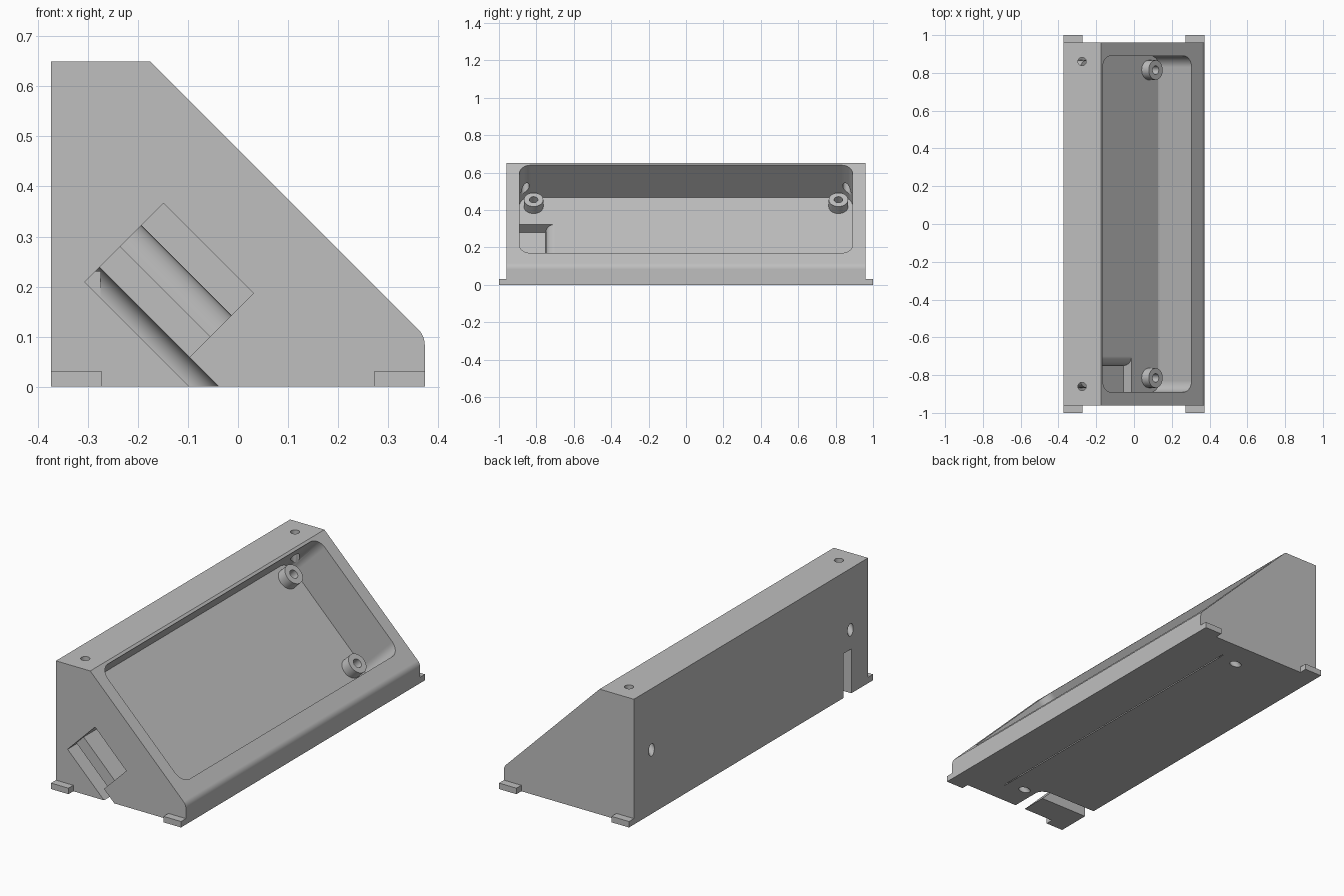
import bpy, bmesh, math
from mathutils import Vector

cube = bpy.data.objects.get("Cube")
if cube:
    bpy.data.objects.remove(cube, do_unlink=True)

grey = bpy.data.materials.new("plain_grey")
grey.use_nodes = True
colour = (0.52, 0.52, 0.52, 1)
grey.diffuse_color = colour
grey.node_tree.nodes["Principled BSDF"].inputs["Base Color"].default_value = colour

ROOT2 = math.sqrt(2)


def slope(y, q, w):
    """Point in the tilted frame: q = z - x runs up the slope, w = x + z out of it."""
    return Vector(((w - q) / 2, y, (w + q) / 2))


def prism(name, ring, offset):
    """Extrude a closed ring of points by an offset."""
    bm = bmesh.new()
    a = [bm.verts.new(p) for p in ring]
    b = [bm.verts.new(Vector(p) + Vector(offset)) for p in ring]
    bm.faces.new(a)
    bm.faces.new(b[::-1])
    n = len(a)
    for i in range(n):
        bm.faces.new((a[i], b[i], b[(i + 1) % n], a[(i + 1) % n]))
    bmesh.ops.recalc_face_normals(bm, faces=bm.faces)
    mesh = bpy.data.meshes.new(name)
    bm.to_mesh(mesh)
    bm.free()
    mesh.materials.append(grey)
    ob = bpy.data.objects.new(name, mesh)
    bpy.context.collection.objects.link(ob)
    return ob


def box(name, x, y, z):
    ring = [(x[0], y[0], z[0]), (x[1], y[0], z[0]), (x[1], y[1], z[0]), (x[0], y[1], z[0])]
    return prism(name, ring, (0, 0, z[1] - z[0]))


def arc(cx, cy, rx, ry, start, end, steps=8):
    angles = [math.radians(start + (end - start) * i / steps) for i in range(steps + 1)]
    return [(cx + rx * math.cos(t), cy + ry * math.sin(t)) for t in angles]


def slope_cylinder(name, y, q, r, w0, w1):
    ring = [slope(a, b, w0) for a, b in arc(y, q, r, r * ROOT2, 0, 360, 32)[:-1]]
    return prism(name, ring, slope(0, 0, w1 - w0))


def activate(ob):
    bpy.ops.object.select_all(action='DESELECT')
    ob.select_set(True)
    bpy.context.view_layer.objects.active = ob


def cut(ob, cutter, keep=False):
    cutter.hide_render = True
    mod = ob.modifiers.new("cut", 'BOOLEAN')
    mod.operation = 'DIFFERENCE'
    mod.solver = 'EXACT'
    mod.object = cutter
    activate(ob)
    bpy.ops.object.modifier_apply(modifier=mod.name)
    if not keep:
        bpy.data.objects.remove(cutter, do_unlink=True)


def smooth(ob):
    activate(ob)
    bpy.ops.object.shade_smooth_by_angle(angle=math.radians(24))
    mod = ob.modifiers.new("flat_weighting", 'WEIGHTED_NORMAL')
    mod.keep_sharp = True


# Wedge body with a softened front edge
r = 0.045
profile = [(-0.373, 0), (-0.373, 0.65), (-0.176, 0.65)]
profile += arc(0.373 - r, 0.083, r, r, 45, 0)
profile += [(0.373, 0)]
body = prism("wedge_body", [(x, -0.96, z) for x, z in profile], (0, 1.92, 0))

# Rounded display pocket sunk into the slope
r = 0.06
rq = r * ROOT2
low, high, side = -0.135, 0.805, 0.89
outline = []
for cy, cq, start in ((side - r, high - rq, 0), (r - side, high - rq, 90),
                      (r - side, low + rq, 180), (side - r, low + rq, 270)):
    outline += arc(cy, cq, r, rq, start, start + 90)
cut(body, prism("pocket_cutter", [slope(y, q, 0.13) for y, q in outline], slope(0, 0, 0.6)))

# Cable notch from the pocket through the end wall
q0, q1 = 0.156, 0.515
notch = [(-1.1, 0.218), (-1.1, 0.045)]
notch += arc(-0.70, 0.045, 0.05, 0.085, 180, 90)
notch += [(-0.70, 0.218)]
cut(body, prism("notch_cutter", [slope(y, q0, w) for y, w in notch], slope(0, q1 - q0, 0)))

# Shallow recess in the end wall, over the ledge
recess = [(-1.1, -0.07), (-0.93, -0.07), (-0.93, 0.15), (-1.1, 0.15)]
cut(body, prism("recess_cutter", [slope(y, q0, w) for y, w in recess], slope(0, q1 - q0, 0)))

# Cable channel turning from the end wall down to the underside
near, far = -0.823, -0.757
channel = [(-1.1, -0.097), (-1.1, -0.038)]
channel += arc(far - 0.045, -0.1, 0.045, 0.062, 90, 0)
channel += [(far, -0.9), (near, -0.9), (near, -0.097)]
cut(body, prism("channel_cutter", [slope(y, -0.6, w) for y, w in channel], slope(0, 0.6 + q1, 0)))
cut(body, box("back_slot_cutter", (-0.5, -0.275), (near, far), (-0.1, 0.23)))

# Screw posts with holes running right through the body
for s, side_name in ((-1, "front"), (1, "back")):
    for q, level in ((0.705, "upper"), (-0.025, "lower")):
        post = slope_cylinder(f"{side_name}_{level}_post", s * 0.815, q, 0.052, 0.125, 0.205)
        hole = slope_cylinder("hole_cutter", s * 0.815, q, 0.023, -0.6, 0.4)
        cut(post, hole, keep=True)
        cut(body, hole)
        smooth(post)
    # Vertical hole from the top face into the pocket
    ring = [(x, y, 0.45) for x, y in arc(-0.275, s * 0.86, 0.022, 0.022, 0, 360, 24)[:-1]]
    cut(body, prism("top_hole_cutter", ring, (0, 0, 0.4)))
    # Corner feet
    for t, edge in ((-1, "right"), (1, "left")):
        x = sorted((t * 0.273, t * 0.373))
        y = sorted((s * 0.96, s * 1.0))
        box(f"{side_name}_{edge}_foot", x, y, (0, 0.031))

smooth(body)
